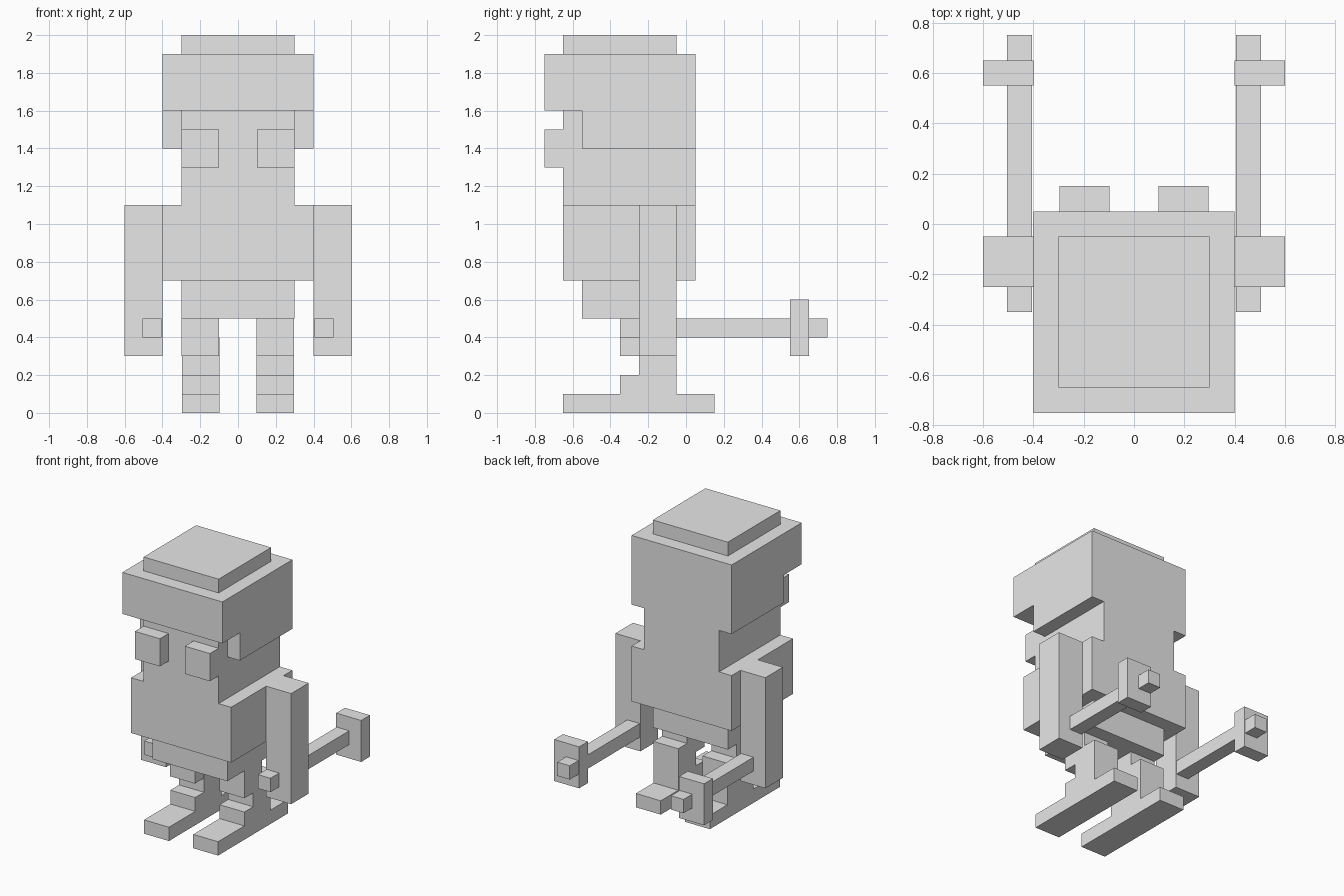
import bpy
import bmesh
from mathutils import Vector

if "Cube" in bpy.data.objects:
    bpy.data.objects.remove(bpy.data.objects["Cube"])

grey = bpy.data.materials.new("light_grey")
grey.diffuse_color = (0.8, 0.8, 0.8, 1)
grey.use_nodes = True
grey.node_tree.nodes["Principled BSDF"].inputs["Base Color"].default_value = grey.diffuse_color


def box(name, x, y, z):
    """Axis-aligned block given its (min, max) range on each axis."""
    lo, hi = Vector((x[0], y[0], z[0])), Vector((x[1], y[1], z[1]))
    bm = bmesh.new()
    bmesh.ops.create_cube(bm, size=1)
    for v in bm.verts:
        v.co = [l if c < 0 else h for c, l, h in zip(v.co, lo, hi)]
    mesh = bpy.data.meshes.new(name)
    bm.to_mesh(mesh)
    bm.free()
    mesh.materials.append(grey)
    ob = bpy.data.objects.new(name, mesh)
    bpy.context.collection.objects.link(ob)
    return ob


# Body, head and hat
box("hips", (-0.3, 0.3), (-0.55, -0.05), (0.5, 0.7))
box("torso", (-0.4, 0.4), (-0.65, 0.05), (0.7, 1.1))
box("head", (-0.3, 0.3), (-0.65, 0.05), (1.1, 1.6))
box("hat", (-0.4, 0.4), (-0.75, 0.05), (1.6, 1.9))
box("hat_top", (-0.3, 0.3), (-0.65, -0.05), (1.9, 2.0))

# Parts on both sides; x ranges are (inner, outer)
for side, s in (("left", -1), ("right", 1)):
    def pair(name, x, y, z):
        box(f"{side}_{name}", sorted((s * x[0], s * x[1])), y, z)

    pair("ear_flap", (0.3, 0.4), (-0.55, 0.05), (1.4, 1.6))
    pair("eye", (0.1, 0.3), (-0.75, -0.65), (1.3, 1.5))
    pair("arm", (0.4, 0.6), (-0.25, -0.05), (0.3, 1.1))

    # Bent leg standing on a ski
    leg = (0.097, 0.296)
    pair("thigh", (0.1, 0.3) if s < 0 else leg, (-0.35, -0.15), (0.3, 0.5))
    pair("shin", leg, (-0.25, -0.05), (0.2, 0.4))
    pair("boot", leg, (-0.35, -0.05), (0.1, 0.2))
    pair("ski", leg, (-0.65, 0.15), (0.0, 0.1))

    # Ski pole pointing backwards, with its basket
    pair("pole", (0.405, 0.505), (-0.35, 0.75), (0.4, 0.5))
    pair("pole_basket", (0.4, 0.6), (0.55, 0.65), (0.3, 0.6))
